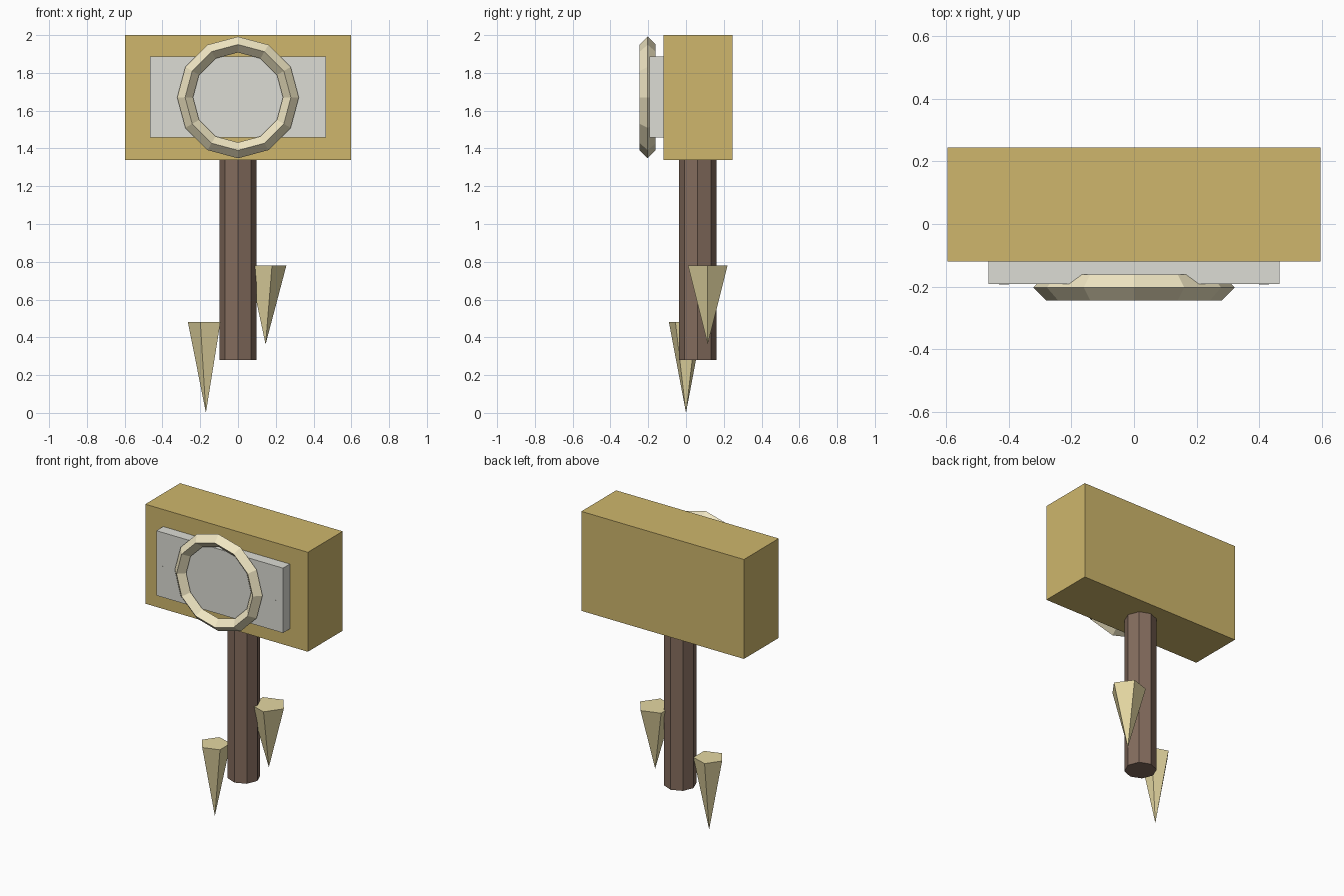
import bpy, bmesh
from math import radians
from mathutils import Matrix

if "Cube" in bpy.data.objects:
    bpy.data.objects.remove(bpy.data.objects["Cube"])


def material(name, rgb):
    m = bpy.data.materials.new(name)
    m.diffuse_color = (*rgb, 1)
    m.use_nodes = True
    m.node_tree.nodes["Principled BSDF"].inputs["Base Color"].default_value = m.diffuse_color
    return m


GOLD = material("gold", (0.62, 0.47, 0.15))
PLATE = material("pale_plate", (0.72, 0.72, 0.66))
CREAM = material("cream", (0.88, 0.80, 0.55))
BROWN = material("brown_wood", (0.23, 0.15, 0.11))
BONE = material("bone", (0.78, 0.68, 0.36))


def finish(name, bm, mat):
    me = bpy.data.meshes.new(name)
    bm.to_mesh(me)
    bm.free()
    me.materials.append(mat)
    ob = bpy.data.objects.new(name, me)
    bpy.context.collection.objects.link(ob)
    return ob


def box(name, center, size, mat, tilt=0):
    bm = bmesh.new()
    bmesh.ops.create_cube(bm, size=1, matrix=Matrix.Translation(center)
                          @ Matrix.Rotation(radians(tilt), 4, 'Y')
                          @ Matrix.Diagonal((*size, 1)))
    return finish(name, bm, mat)


def prism(name, x, y, z0, z1, sides, r0, r1, mat, turn=0):
    """Vertical cylinder or cone; turn is the angle of a corner from +x."""
    bpy.ops.mesh.primitive_cone_add(vertices=sides, radius1=r0, radius2=r1,
                                    depth=z1 - z0, location=(x, y, (z0 + z1) / 2),
                                    rotation=(0, 0, radians(turn - 90)))
    ob = bpy.context.object
    ob.name = name
    ob.data.materials.append(mat)
    return ob


# Hammer head and front plate
box("head", (0, 0.0625, 1.67), (1.194, 0.365, 0.66), GOLD)
box("front_plate", (0, -0.15, 1.672), (0.93, 0.084, 0.43), PLATE)

# Thin slanted screw slots on the plate
for side, x in (("left", -0.416), ("right", 0.416)):
    box("slot_" + side, (x, -0.19, 1.67), (0.05, 0.006, 0.004), PLATE, tilt=-57)

# Low-poly ring on the front
bpy.ops.mesh.primitive_torus_add(major_segments=12, minor_segments=4,
                                 major_radius=0.28, minor_radius=0.042,
                                 location=(0, -0.203, 1.67),
                                 rotation=(radians(90), 0, 0))
ring = bpy.context.object
ring.name = "ring"
ring.data.materials.append(CREAM)

# Octagonal handle
prism("handle", 0, 0.062, 0.28, 1.36, 8, 0.099, 0.099, BROWN)

# Five-sided hanging spikes
prism("spike_low", -0.17, 0, 0.0, 0.48, 5, 0, 0.095, BONE, turn=180)
prism("spike_high", 0.146, 0.115, 0.363, 0.78, 5, 0, 0.11, BONE, turn=0)
